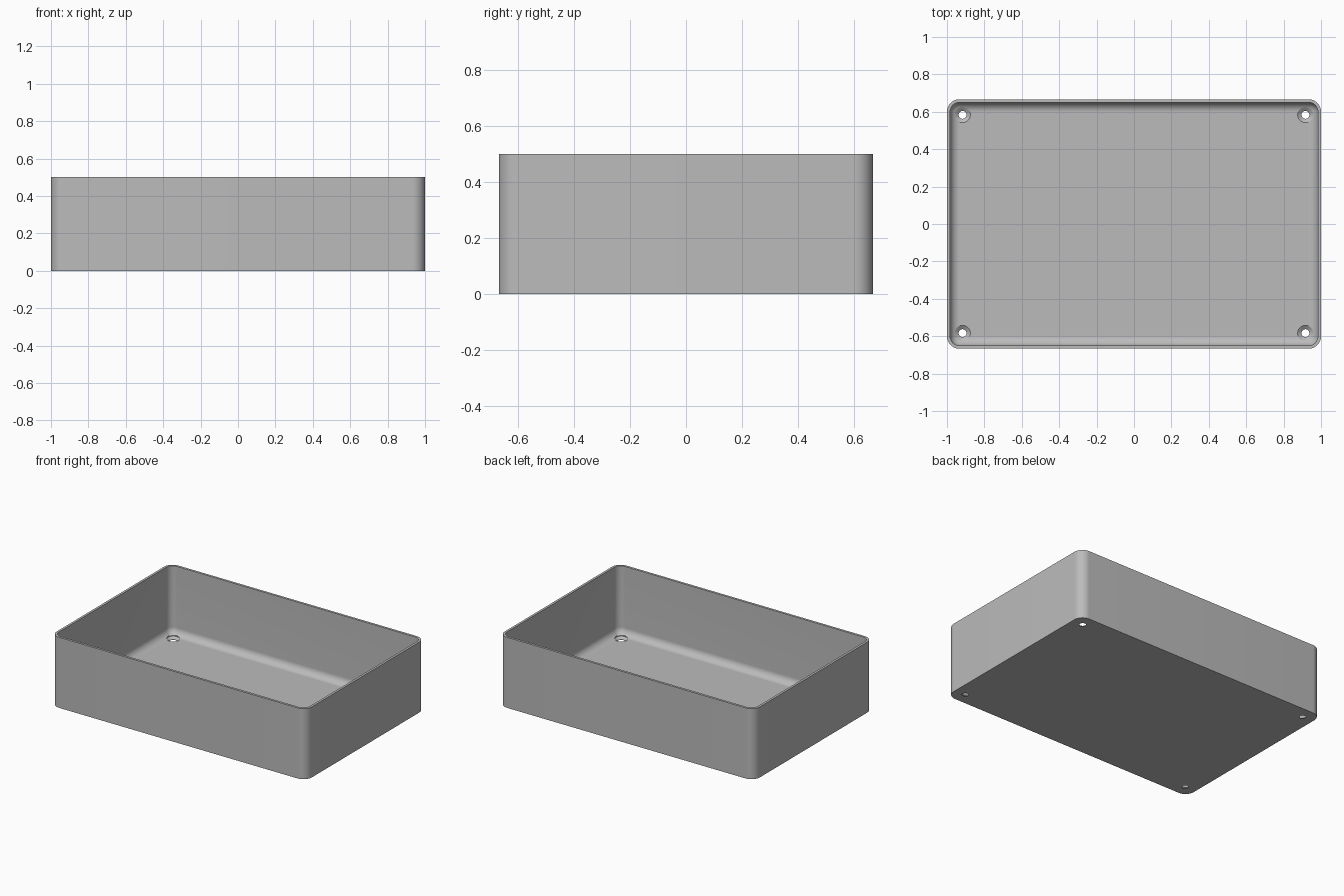
import bpy, bmesh
from math import sin, cos, pi

if "Cube" in bpy.data.objects:
    bpy.data.objects.remove(bpy.data.objects["Cube"])

U = 1 / 60                       # design unit
HX, HY, HEIGHT = 1.0, 40 * U, 0.5
WALL, CORNER, FILLET = U, 4 * U, 3 * U
SEG = 14                         # segments per rounded corner


def material(name, rgb):
    mat = bpy.data.materials.new(name)
    mat.use_nodes = True
    mat.diffuse_color = (*rgb, 1)
    bsdf = mat.node_tree.nodes["Principled BSDF"]
    bsdf.inputs["Base Color"].default_value = (*rgb, 1)
    return mat


def make_object(name, bm):
    bmesh.ops.remove_doubles(bm, verts=bm.verts, dist=1e-5)
    bmesh.ops.recalc_face_normals(bm, faces=bm.faces)
    mesh = bpy.data.meshes.new(name)
    bm.to_mesh(mesh)
    bm.free()
    obj = bpy.data.objects.new(name, mesh)
    bpy.context.collection.objects.link(obj)
    return obj


def rounded_ring(bm, inset, z):
    """Rounded rectangle moved inwards by inset, at height z."""
    r = max(CORNER - inset, 0)
    ring = []
    for k, (sx, sy) in enumerate([(1, 1), (-1, 1), (-1, -1), (1, -1)]):
        for i in range(SEG + 1):
            a = (k + i / SEG) * pi / 2
            ring.append(bm.verts.new((sx * (HX - CORNER) + r * cos(a),
                                      sy * (HY - CORNER) + r * sin(a), z)))
    return ring


def circle_ring(bm, x, y, r, z, n=40):
    return [bm.verts.new((x + r * cos(2 * pi * i / n),
                          y + r * sin(2 * pi * i / n), z)) for i in range(n)]


def loft(bm, rings):
    """Closed skin through the rings, capped at both ends."""
    for a, b in zip(rings, rings[1:]):
        for i in range(len(a)):
            j = (i + 1) % len(a)
            bm.faces.new((a[i], a[j], b[j], b[i]))
    bm.faces.new(rings[0][::-1])
    bm.faces.new(rings[-1])


# Open tray: outer wall, rim, inner wall, fillet, floor
profile = [(0, 0), (0, HEIGHT), (WALL, HEIGHT)]
for i in range(SEG + 1):
    a = i / SEG * pi / 2
    profile.append((WALL + FILLET * (1 - cos(a)), WALL + FILLET * (1 - sin(a))))
bm = bmesh.new()
loft(bm, [rounded_ring(bm, inset, z) for inset, z in profile])
tray = make_object("tray", bm)
tray.data.materials.append(material("grey plastic", (0.5, 0.5, 0.5)))

# Countersunk screw holes near the four corners
bm = bmesh.new()
hole = [(1.25 * U, -U), (1.25 * U, 0.1 * U), (2.5 * U, U), (2.5 * U, 4 * U)]
for sx in (-1, 1):
    for sy in (-1, 1):
        x, y = sx * (HX - 5 * U), sy * (HY - 5 * U)
        loft(bm, [circle_ring(bm, x, y, r, z) for r, z in hole])
cutter = make_object("screw_hole_cutter", bm)
cutter.hide_render = True

cut = tray.modifiers.new("screw_holes", 'BOOLEAN')
cut.operation, cut.solver, cut.object = 'DIFFERENCE', 'EXACT', cutter

bpy.ops.object.select_all(action='DESELECT')
tray.select_set(True)
bpy.context.view_layer.objects.active = tray
bpy.ops.object.modifier_apply(modifier=cut.name)
bpy.data.objects.remove(cutter)
bpy.ops.object.shade_smooth_by_angle(angle=pi / 6)
